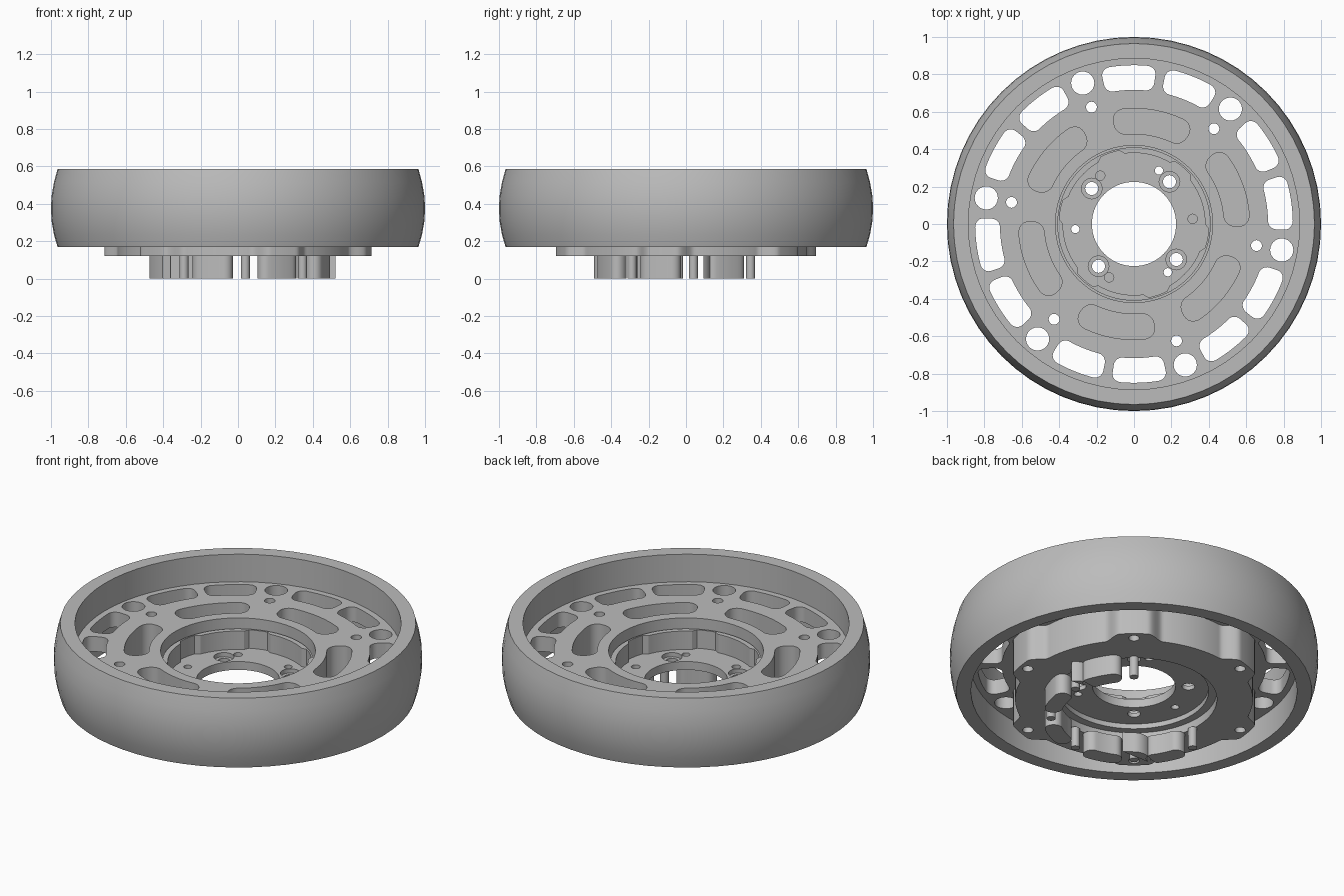
import bpy, bmesh, math

cube = bpy.data.objects.get("Cube")
if cube:
    bpy.data.objects.remove(cube, do_unlink=True)

grey = bpy.data.materials.new("light_grey_metal")
grey.use_nodes = True
colour = (0.5, 0.5, 0.5, 1)
grey.diffuse_color = colour
grey.node_tree.nodes["Principled BSDF"].inputs["Base Color"].default_value = colour


def finish(bm, name):
    bmesh.ops.recalc_face_normals(bm, faces=bm.faces)
    mesh = bpy.data.meshes.new(name)
    bm.to_mesh(mesh)
    bm.free()
    mesh.materials.append(grey)
    obj = bpy.data.objects.new(name, mesh)
    bpy.context.collection.objects.link(obj)
    bpy.ops.object.select_all(action='DESELECT')
    obj.select_set(True)
    bpy.context.view_layer.objects.active = obj
    bpy.ops.object.shade_smooth_by_angle(angle=math.radians(30))
    return obj


def polar(r, a):
    return (r * math.cos(a), r * math.sin(a))


def ring(r, n=96):
    return [polar(r, 2 * math.pi * i / n) for i in range(n)]


def slot(radius, degrees, half_len, half_wid, corner, steps=6, long_steps=8):
    """Rounded rectangle bent around the wheel axis."""
    pts = []
    corners = [(1, 1), (-1, 1), (-1, -1), (1, -1)]
    for k, (su, sv) in enumerate(corners):
        cu, cv = su * (half_len - corner), sv * (half_wid - corner)
        for i in range(steps + 1):
            t = math.pi / 2 * (k + i / steps)
            pts.append((cu + corner * math.cos(t), cv + corner * math.sin(t)))
        # points along the long sides so that they bend
        if k in (0, 2) and half_len - corner > 0.01:
            u, v = pts[-1]
            for i in range(1, long_steps):
                pts.append((u - 2 * cu * i / long_steps, v))
    a = math.radians(degrees)
    return [polar(radius + v, a - u / radius) for u, v in pts]


def hole(radius, degrees, r):
    a = math.radians(degrees)
    cx, cy = polar(radius, a)
    return [(cx + x, cy + y) for x, y in ring(r, 24)]


def plate(name, z0, z1, outer, holes):
    """Flat plate with holes, extruded from z0 to z1."""
    bm = bmesh.new()
    edges = []
    for loop in [outer] + holes:
        vs = [bm.verts.new((x, y, z0)) for x, y in loop]
        edges += [bm.edges.new((vs[i - 1], vs[i])) for i in range(len(vs))]
    bmesh.ops.triangle_fill(bm, edges=edges, use_beauty=True, use_dissolve=False,
                            normal=(0, 0, 1))
    up = bmesh.ops.extrude_face_region(bm, geom=bm.faces[:])
    top = [g for g in up["geom"] if isinstance(g, bmesh.types.BMVert)]
    bmesh.ops.translate(bm, verts=top, vec=(0, 0, z1 - z0))
    return finish(bm, name)


def lathe(name, profile, n=64):
    bm = bmesh.new()
    rows = [[bm.verts.new((*polar(r, 2 * math.pi * i / n), z)) for r, z in profile]
            for i in range(n)]
    for i in range(n):
        a, b = rows[i - 1], rows[i]
        for j in range(len(profile)):
            bm.faces.new((a[j - 1], b[j - 1], b[j], a[j]))
    return finish(bm, name)


def lobed(base, tip, flat=6, foot=14, n=360):
    """Round outline with six broad screw lobes."""
    pts = []
    for d in range(n):
        off = abs((d - 50 + 30) % 60 - 30)
        t = min(max((foot - off) / (foot - flat), 0), 1)
        pts.append(polar(base + (tip - base) * t * t * (3 - 2 * t), math.radians(d)))
    return pts


# crowned rim
lathe("outer_rim", [(0.885, 0.17), (0.965, 0.17), (0.984, 0.235), (0.997, 0.31),
                    (1, 0.377), (0.997, 0.44), (0.984, 0.515), (0.965, 0.585),
                    (0.885, 0.585)])

# six-fold cutouts
spokes = [50 + 60 * k for k in range(6)]
screws = [hole(0.665, a, 0.029) for a in spokes]
pockets = [slot(0.55, a + 30, 0.205, 0.068, 0.06) for a in spokes]
windows = [slot(0.783, a + s, 0.139, 0.066, 0.045) for a in spokes for s in (-18, 18)]
vents = [hole(0.802, a, 0.062) for a in spokes]

# web disc and lobed hub
plate("web_disc", 0.33, 0.42, ring(0.89), [ring(0.42)] + screws + pockets + windows + vents)
hub = lobed(0.645, 0.715)
plate("hub_body", 0.17, 0.33, hub, [ring(0.405)] + screws + pockets)
plate("hub_base", 0.12, 0.17, hub, [ring(0.45)] + screws)

# scalloped seat inside the bore
seat = [polar(0.38 if i % 16 < 11 else 0.4, 2 * math.pi * i / 96) for i in range(96)]
plate("bore_seat", 0.25, 0.36, ring(0.41), [seat])

# hub floor with countersunk screw holes and pin holes
corners = [50 + 90 * k for k in range(4)]
through = [hole(0.315, a, 0.022) for a in (65, 185, 305)]
blind = [hole(0.315, a, 0.025) for a in (5, 125, 245)]
plate("hub_floor_lower", 0.2, 0.225, ring(0.41),
      [ring(0.225)] + [hole(0.295, a, 0.035) for a in corners] + through)
plate("hub_floor_upper", 0.225, 0.25, ring(0.41),
      [ring(0.225)] + [hole(0.295, a, 0.055) for a in corners] + through + blind)

# open C-shaped mounting bracket underneath
mid = 0.45
bracket = slot(mid, -62.5, mid * math.radians(67.5) + 0.09, 0.09, 0.09, 10, 40)
bolts = [hole(mid, 50 - 45 * k, 0.024) for k in range(6)]
slots = [slot(mid, 27.5 - 45 * k, 0.11, 0.048, 0.045) for k in range(5)]
plate("mounting_bracket", 0, 0.12, bracket, bolts + slots)
